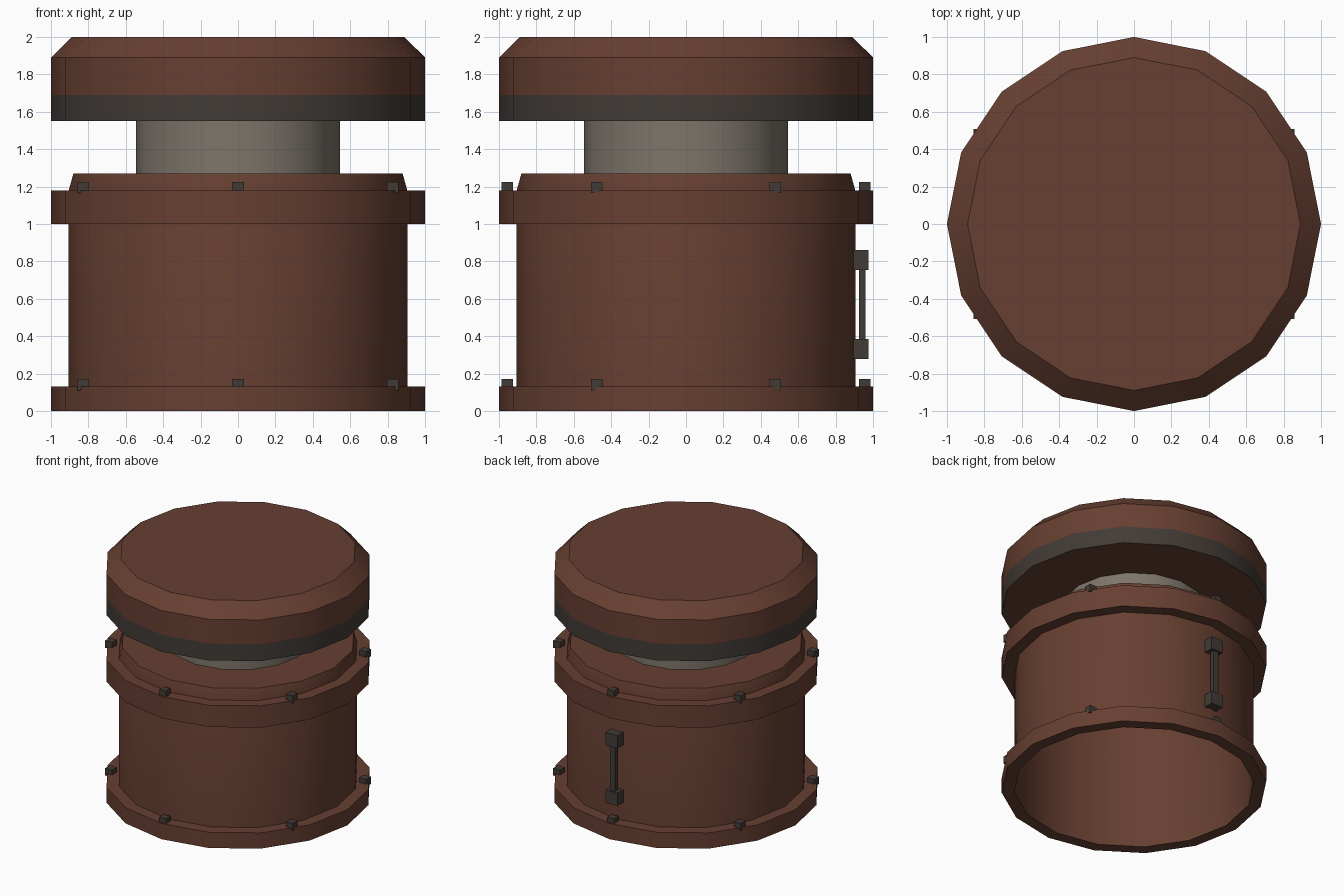
import bpy, bmesh, math
from mathutils import Vector

if "Cube" in bpy.data.objects:
    bpy.data.objects.remove(bpy.data.objects["Cube"])

SIDES = 16


def material(name, rgb):
    m = bpy.data.materials.new(name)
    m.diffuse_color = (*rgb, 1)
    m.use_nodes = True
    m.node_tree.nodes["Principled BSDF"].inputs["Base Color"].default_value = m.diffuse_color
    return m


BROWN = material("rust brown", (0.135, 0.050, 0.031))
DARK = material("dark grey", (0.054, 0.044, 0.037))
STEEL = material("neck grey", (0.205, 0.180, 0.148))


def finish(name, bm, mats, smooth=True):
    me = bpy.data.meshes.new(name)
    bm.to_mesh(me)
    bm.free()
    for m in mats:
        me.materials.append(m)
    ob = bpy.data.objects.new(name, me)
    bpy.context.collection.objects.link(ob)
    if smooth:
        bpy.ops.object.select_all(action='DESELECT')
        ob.select_set(True)
        bpy.context.view_layer.objects.active = ob
        bpy.ops.object.shade_smooth_by_angle(angle=math.radians(30))
    return ob


def lathe(name, profile, mats, closed=False, cap_top=False, dark_row=None):
    """Revolve (radius, z) points, listed upwards on the outside."""
    bm = bmesh.new()
    rings = [[bm.verts.new((r * math.cos(2 * math.pi * i / SIDES),
                            r * math.sin(2 * math.pi * i / SIDES), z))
              for i in range(SIDES)] for r, z in profile]
    rows = list(zip(rings, rings[1:]))
    if closed:
        rows.append((rings[-1], rings[0]))
    for k, (a, b) in enumerate(rows):
        for i in range(SIDES):
            j = (i + 1) % SIDES
            f = bm.faces.new((a[i], a[j], b[j], b[i]))
            f.material_index = 1 if k == dark_row else 0
    if cap_top:
        bm.faces.new(rings[-1])
    return finish(name, bm, mats)


def boxes(name, items, mat):
    """Boxes given as (centre, size)."""
    bm = bmesh.new()
    for centre, size in items:
        vs = bmesh.ops.create_cube(bm, size=1)["verts"]
        bmesh.ops.scale(bm, vec=Vector(size), verts=vs)
        bmesh.ops.translate(bm, vec=Vector(centre), verts=vs)
    return finish(name, bm, [mat], smooth=False)


# Hollow drum, open at the bottom, with a tapered shoulder
lathe("drum_body", [(0.905, 0), (0.905, 1.18), (0.88, 1.27)], [BROWN], cap_top=True)

# Flange rings round the foot and the shoulder
for name, z0, z1 in (("foot_ring", 0, 0.13), ("shoulder_ring", 1.0, 1.18)):
    lathe(name, [(0.905, z0), (1, z0), (1, z1), (0.905, z1)], [BROWN], closed=True)

# Neck
lathe("neck", [(0.545, 1.27), (0.545, 1.55)], [STEEL])

# Lid with dark lower band and bevelled top
lathe("lid", [(0.545, 1.55), (1, 1.55), (1, 1.69), (1, 1.89), (0.89, 2.0)],
      [BROWN, DARK], cap_top=True, dark_row=1)

# Six bolts on each flange
for name, z in (("foot_bolts", 0.14), ("shoulder_bolts", 1.195)):
    boxes(name, [((0.955 * math.cos(math.radians(a)),
                   0.955 * math.sin(math.radians(a)), z), (0.062, 0.062, 0.06))
                 for a in range(30, 390, 60)], DARK)

# Handle on the back
boxes("back_handle", [((0, 0.928, 0.807), (0.108, 0.094, 0.106)),
                      ((0, 0.928, 0.332), (0.108, 0.094, 0.106)),
                      ((0, 0.943, 0.57), (0.046, 0.035, 0.38))], DARK)
